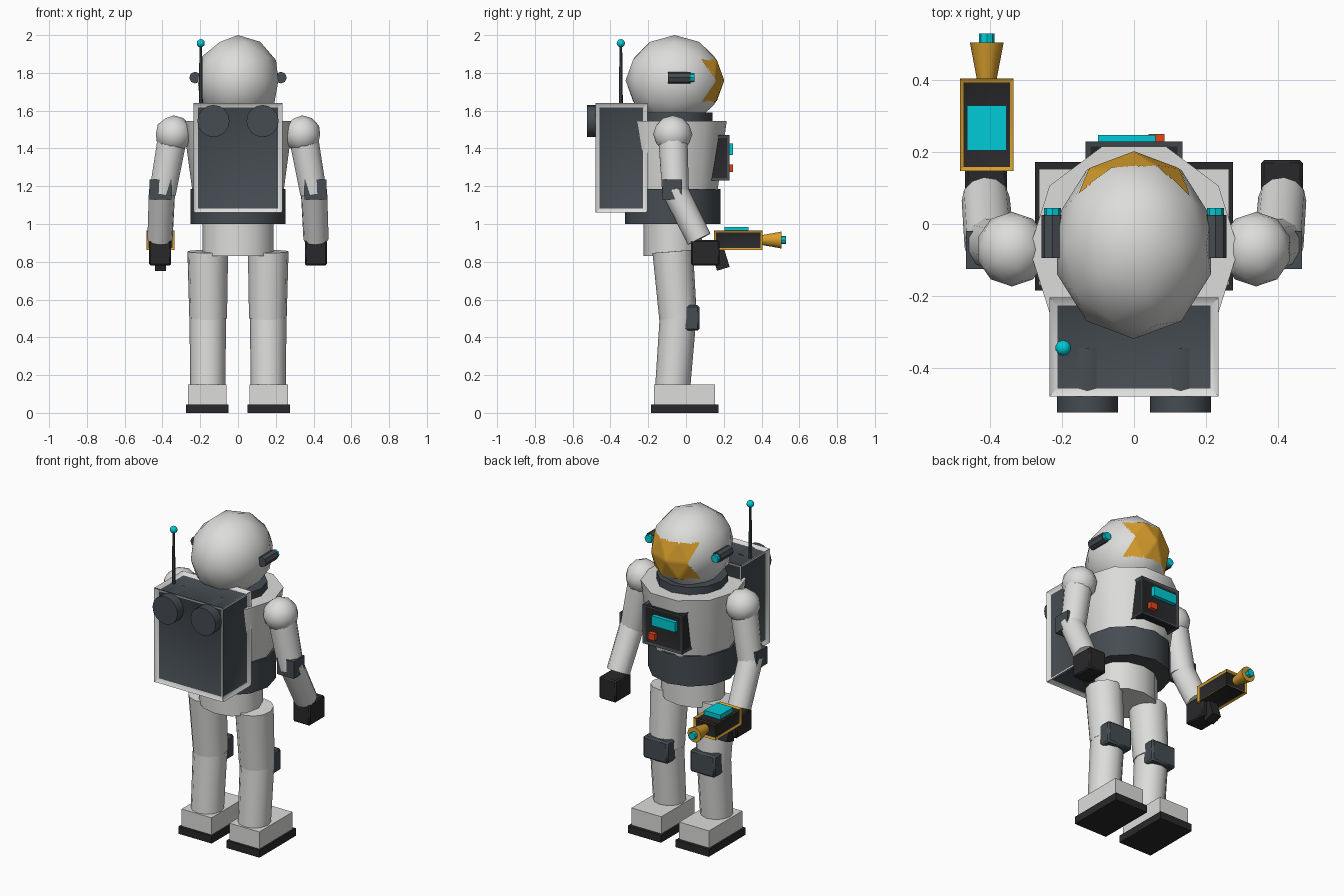
import bpy, bmesh, math
from mathutils import Vector, Matrix

cube = bpy.data.objects.get("Cube")
if cube:
    bpy.data.objects.remove(cube)


def material(name, rgb):
    m = bpy.data.materials.new(name)
    m.use_nodes = True
    m.diffuse_color = (*rgb, 1)
    m.node_tree.nodes["Principled BSDF"].inputs["Base Color"].default_value = (*rgb, 1)
    return m


WHITE = material("suit white", (0.72, 0.72, 0.71))
SLATE = material("slate grey", (0.06, 0.072, 0.083))
BLACK = material("rubber black", (0.022, 0.022, 0.024))
GOLD = material("gold", (0.68, 0.34, 0.025))
CYAN = material("cyan glow", (0.0, 0.6, 0.68))
RED = material("red button", (0.75, 0.06, 0.012))


def finish(name, bm, mats, angle=40):
    bmesh.ops.recalc_face_normals(bm, faces=bm.faces[:])
    mesh = bpy.data.meshes.new(name)
    bm.to_mesh(mesh)
    bm.free()
    for m in mats:
        mesh.materials.append(m)
    ob = bpy.data.objects.new(name, mesh)
    bpy.context.collection.objects.link(ob)
    bpy.ops.object.select_all(action='DESELECT')
    ob.select_set(True)
    bpy.context.view_layer.objects.active = ob
    bpy.ops.object.shade_smooth_by_angle(angle=math.radians(angle))
    return ob


def box(name, lo, hi, mat, tilt=0, bevel=0):
    """Box between two corners, optionally tilted about x."""
    lo, hi = Vector(lo), Vector(hi)
    bm = bmesh.new()
    m = (Matrix.Translation((lo + hi) / 2) @ Matrix.Rotation(tilt, 4, 'X')
         @ Matrix.Diagonal((*(hi - lo), 1)))
    bmesh.ops.create_cube(bm, size=1, matrix=m)
    if bevel:
        bmesh.ops.bevel(bm, geom=bm.edges[:], offset=bevel, segments=1, affect='EDGES')
    return finish(name, bm, [mat])


def framed_box(name, lo, hi, frame, panel, rim, depth):
    """Box whose faces are recessed panels inside a rim."""
    lo, hi = Vector(lo), Vector(hi)
    bm = bmesh.new()
    m = Matrix.Translation((lo + hi) / 2) @ Matrix.Diagonal((*(hi - lo), 1))
    bmesh.ops.create_cube(bm, size=1, matrix=m)
    panels = bm.faces[:]
    bmesh.ops.inset_individual(bm, faces=panels, thickness=rim, depth=-depth)
    for f in panels:
        f.material_index = 1
    return finish(name, bm, [frame, panel])


def tube(name, a, b, r1, r2, mat, sides=12, scale=(1, 1)):
    """Cone or cylinder from a to b."""
    a, b = Vector(a), Vector(b)
    d = b - a
    rot = d.to_track_quat('Z', 'Y').to_matrix().to_4x4() if d.xy.length > 1e-6 else Matrix()
    m = (Matrix.Translation((a + b) / 2) @ rot
         @ Matrix.Diagonal((scale[0], scale[1], 1, 1))
         @ Matrix.Rotation(math.pi / 2, 4, 'Z'))
    bm = bmesh.new()
    bmesh.ops.create_cone(bm, cap_ends=True, segments=sides, radius1=r1, radius2=r2,
                          depth=d.length, matrix=m)
    return finish(name, bm, [mat])


def ball_mesh(centre, radii):
    bm = bmesh.new()
    m = Matrix.Translation(centre) @ Matrix.Diagonal((*radii, 1))
    bmesh.ops.create_icosphere(bm, subdivisions=2, radius=1, matrix=m)
    return bm


# Helmet
HEAD, SIZE = Vector((0, -0.06, 1.76)), Vector((0.225, 0.26, 0.24))
finish("helmet", ball_mesh(HEAD, SIZE), [WHITE], 60)

# Visor: thin patch following the helmet, pinched at mid height
bm = ball_mesh(HEAD, SIZE * 1.01)
bmesh.ops.subdivide_edges(bm, edges=bm.edges[:], cuts=9, use_grid_fill=True)
outside = []
for f in bm.faces:
    c = f.calc_center_median()
    h = abs(c.z - HEAD.z) / 0.11
    if c.y < 0 or h > 1 or abs(c.x) > 0.125 + 0.03 * h:
        outside.append(f)
bmesh.ops.delete(bm, geom=outside, context='FACES')
finish("visor", bm, [GOLD], 60)

# Neck, torso, belt and hips
tube("neck_ring", (0, -0.06, 1.53), (0, -0.06, 1.59), 0.2, 0.2, SLATE, 12)
tube("torso", (0, -0.07, 1.18), (0, -0.07, 1.545), 0.25, 0.3, WHITE, 10, (0.97, 1))
tube("belt", (0, -0.07, 1.0), (0, -0.07, 1.185), 0.252, 0.252, SLATE, 12)
tube("hips", (0, -0.07, 0.83), (0, -0.07, 1.01), 0.155, 0.155, WHITE, 12, (1.22, 1))

# Chest control panel
framed_box("chest_panel", (-0.135, 0.12, 1.23), (0.135, 0.23, 1.47), SLATE, BLACK, 0.02, 0.006)
box("chest_screen", (-0.1, 0.21, 1.365), (0.06, 0.248, 1.425), CYAN)
box("chest_button", (0.04, 0.21, 1.275), (0.085, 0.25, 1.315), RED)

# Backpack and aerial
framed_box("backpack", (-0.235, -0.48, 1.06), (0.235, -0.205, 1.64), WHITE, SLATE, 0.031, 0.015)
tube("aerial_mast", (-0.197, -0.345, 1.61), (-0.197, -0.345, 1.95), 0.011, 0.007, SLATE, 8)
finish("aerial_tip", ball_mesh((-0.197, -0.345, 1.957), (0.022, 0.022, 0.022)), [CYAN], 60)

for s, side in ((1, "left"), (-1, "right")):
    # Backpack tank
    tube("tank_" + side, (s * 0.13, -0.345, 1.545), (s * 0.13, -0.525, 1.545),
         0.085, 0.085, SLATE, 16)

    # Helmet lamp
    tube("lamp_" + side, (s * 0.227, -0.095, 1.775), (s * 0.227, 0.025, 1.775),
         0.031, 0.031, SLATE, 8)
    tube("lamp_lens_" + side, (s * 0.227, 0.02, 1.775), (s * 0.227, 0.045, 1.775),
         0.024, 0.024, CYAN, 8)

    # Arm
    finish("shoulder_" + side,
           ball_mesh((s * 0.34, -0.07, 1.475), (0.1, 0.104, 0.1)), [WHITE], 60)
    tube("upper_arm_" + side, (s * 0.345, -0.07, 1.47), (s * 0.4, -0.055, 1.16),
         0.08, 0.073, WHITE)
    tube("forearm_" + side, (s * 0.402, -0.06, 1.18), (s * 0.413, 0.07, 0.92),
         0.07, 0.067, WHITE)
    box("elbow_pad_" + side, (s * 0.41 - 0.058, -0.125, 1.13),
        (s * 0.41 + 0.058, -0.02, 1.235), SLATE)
    box("hand_" + side, (s * 0.412 - 0.058, 0.027, 0.78),
        (s * 0.412 + 0.058, 0.178, 0.915), BLACK, bevel=0.008)

    # Leg
    tube("thigh_" + side, (s * 0.16, -0.07, 0.855), (s * 0.158, -0.042, 0.5),
         0.108, 0.1, WHITE)
    tube("shin_" + side, (s * 0.16, -0.042, 0.51), (s * 0.16, -0.07, 0.14),
         0.097, 0.093, WHITE)
    box("knee_pad_" + side, (s * 0.16 - 0.085, -0.04, 0.435),
        (s * 0.16 + 0.085, 0.072, 0.57), SLATE, bevel=0.01)

    # Boot
    box("boot_" + side, (s * 0.163 - 0.102, -0.17, 0.04),
        (s * 0.163 + 0.102, 0.153, 0.15), WHITE)
    box("sole_" + side, (s * 0.163 - 0.113, -0.185, 0),
        (s * 0.163 + 0.113, 0.172, 0.045), BLACK)

# Hand-held device in the right hand
X = -0.41
framed_box("blaster_body", (X - 0.075, 0.148, 0.863), (X + 0.075, 0.405, 0.965),
           GOLD, BLACK, 0.015, 0.008)
box("blaster_display", (X - 0.055, 0.205, 0.95), (X + 0.055, 0.33, 0.985), CYAN)
tube("blaster_nozzle", (X, 0.395, 0.915), (X, 0.505, 0.915), 0.026, 0.047, GOLD, 10)
tube("blaster_tip", (X, 0.5, 0.915), (X, 0.53, 0.915), 0.022, 0.022, CYAN, 8)
box("blaster_grip", (X - 0.03, 0.145, 0.76), (X + 0.03, 0.215, 0.88), BLACK, tilt=0.3)
